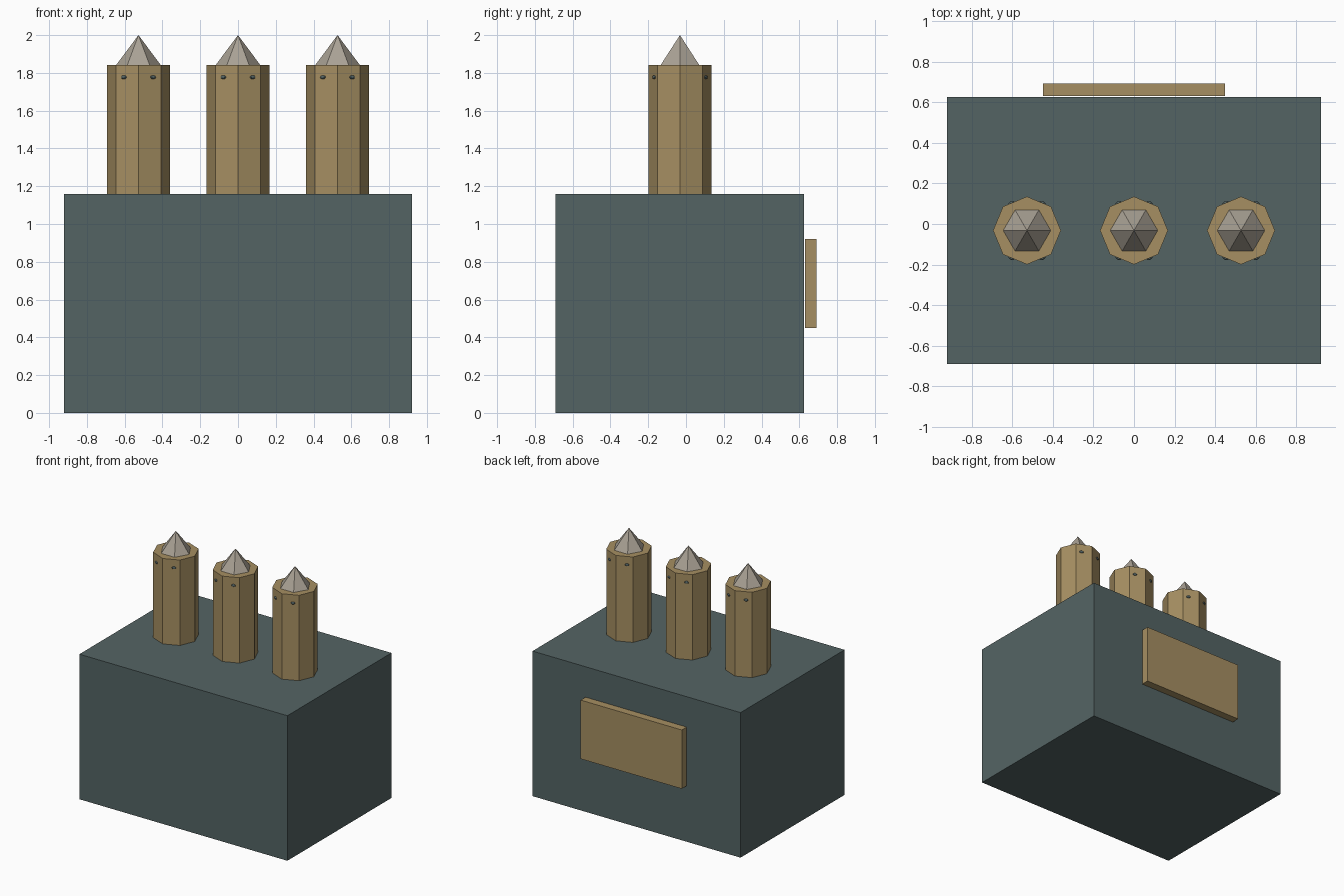
import bpy
from math import cos, sin, radians

cube = bpy.data.objects.get("Cube")
if cube:
    bpy.data.objects.remove(cube, do_unlink=True)


def material(name, rgb):
    """Flat colour given as 8-bit sRGB, stored as linear."""
    linear = [((c / 255 + 0.055) / 1.055) ** 2.4 for c in rgb]
    mat = bpy.data.materials.new(name)
    mat.use_nodes = True
    mat.diffuse_color = (*linear, 1)
    bsdf = next(n for n in mat.node_tree.nodes if n.type == 'BSDF_PRINCIPLED')
    bsdf.inputs["Base Color"].default_value = (*linear, 1)
    return mat


slate = material("slate", (84, 100, 100))
brass = material("brass", (166, 143, 98))
lead = material("lead grey", (170, 162, 149))


def finish(name, mat):
    obj = bpy.context.object
    obj.name = name
    obj.data.materials.append(mat)
    return obj


def box(name, mat, low, high):
    centre = [(a + b) / 2 for a, b in zip(low, high)]
    bpy.ops.mesh.primitive_cube_add(size=1, location=centre)
    obj = finish(name, mat)
    obj.scale = [b - a for a, b in zip(low, high)]


def cone(name, mat, sides, bottom, top, x, y, z0, z1):
    bpy.ops.mesh.primitive_cone_add(vertices=sides, radius1=bottom, radius2=top,
                                    depth=z1 - z0, location=(x, y, (z0 + z1) / 2))
    return finish(name, mat)


# Main block and the raised plate on its back
box("body", slate, (-0.92, -0.69, 0), (0.92, 0.625, 1.16))
box("back_plate", brass, (-0.447, 0.63, 0.45), (0.447, 0.692, 0.92))

# Three octagonal casings, each with a hexagonal tip and a ring of rivets
post_y = -0.032
for label, x in (("right", -0.527), ("middle", 0), ("left", 0.527)):
    cone(label + "_casing", brass, 8, 0.167, 0.167, x, post_y, 1.16, 1.843)
    tip = cone(label + "_tip", lead, 6, 0.117, 0, x, post_y, 1.843, 2.0)
    tip.rotation_euler.z = radians(30)
    for i, angle in enumerate((60, 120, 240, 300)):
        a = radians(angle)
        bpy.ops.mesh.primitive_uv_sphere_add(
            segments=8, ring_count=6, radius=0.017,
            location=(x + 0.155 * cos(a), post_y + 0.155 * sin(a), 1.777))
        rivet = finish(f"{label}_rivet_{i + 1}", slate)
        rivet.scale = (1, 0.6, 0.6)
        rivet.rotation_euler.z = a + radians(90)
